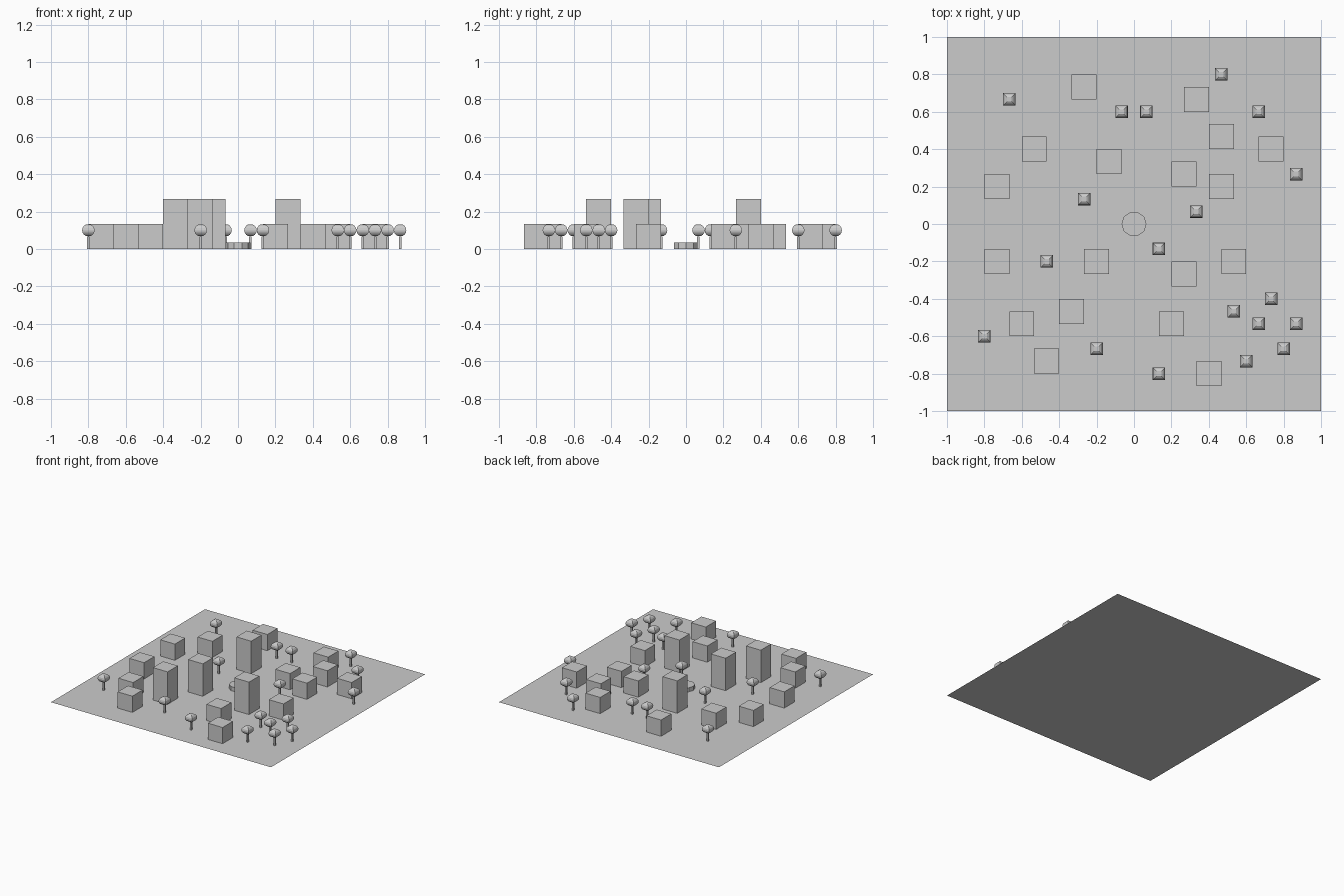
import bpy, bmesh, math

if "Cube" in bpy.data.objects:
    bpy.data.objects.remove(bpy.data.objects["Cube"])

U = 1 / 15  # layout grid step


def finish(bm, name):
    bmesh.ops.recalc_face_normals(bm, faces=bm.faces)
    me = bpy.data.meshes.new(name)
    bm.to_mesh(me)
    bm.free()
    return me


def place(me, name, x, y):
    ob = bpy.data.objects.new(name, me)
    ob.location = (x * U, y * U, 0)
    bpy.context.collection.objects.link(ob)
    return ob


def lathe(name, profile, sides, turn=0.0):
    """Stack of polygon rings (radius, z), capped at both ends."""
    bm = bmesh.new()
    rings = []
    for r, z in profile:
        rings.append([bm.verts.new((r * math.cos(turn + 2 * math.pi * i / sides),
                                    r * math.sin(turn + 2 * math.pi * i / sides), z))
                      for i in range(sides)])
    for a, b in zip(rings, rings[1:]):
        for i in range(sides):
            j = (i + 1) % sides
            bm.faces.new((a[i], a[j], b[j], b[i]))
    bm.faces.new(rings[0])
    bm.faces.new(rings[-1])
    return finish(bm, name)


# flat square ground sheet
bm = bmesh.new()
bmesh.ops.create_grid(bm, x_segments=1, y_segments=1, size=1)
place(finish(bm, "ground_sheet"), "ground_sheet", 0, 0)

# box buildings: low and tall
D = math.sqrt(2)
low = lathe("low_block", [(U * D, 0), (U * D, 2 * U)], 4, math.pi / 4)
tall = lathe("tall_block", [(U * D, 0), (U * D, 4 * U)], 4, math.pi / 4)
for x, y in [(-4, 11), (5, 10), (-8, 6), (7, 7), (11, 6), (4, 4), (7, 3),
             (-11, 3), (-11, -3), (8, -3), (-9, -8), (3, -8), (-7, -11), (6, -12)]:
    place(low, "low_building", x, y)
for x, y in [(-2, 5), (-3, -3), (4, -4), (-5, -7)]:
    place(tall, "tall_building", x, y)

# trees: square trunk and four-sided rounded crown
trunk = lathe("trunk", [(0.1 * U * D, 0), (0.1 * U * D, 1.02 * U)], 4, math.pi / 4)
crown = lathe("crown", [(0.5 * U * D * math.sin(a), (1.5 - 0.5 * math.cos(a)) * U)
                        for a in [math.pi * k / 8 for k in range(1, 8)]],
              4, math.pi / 4)
for x, y in [(-10, 10), (-1, 9), (1, 9), (7, 12), (10, 9), (13, 4), (-4, 2), (5, 1),
             (-7, -3), (2, -2), (-12, -9), (-3, -10), (2, -12), (8, -7), (11, -6),
             (10, -8), (13, -8), (12, -10), (9, -11)]:
    place(trunk, "tree_trunk", x, y)
    place(crown, "tree_crown", x, y)

# low round basin in the middle
place(lathe("basin", [(U, 0), (U, 0.5 * U)], 10, 0), "centre_basin", 0, 0)
